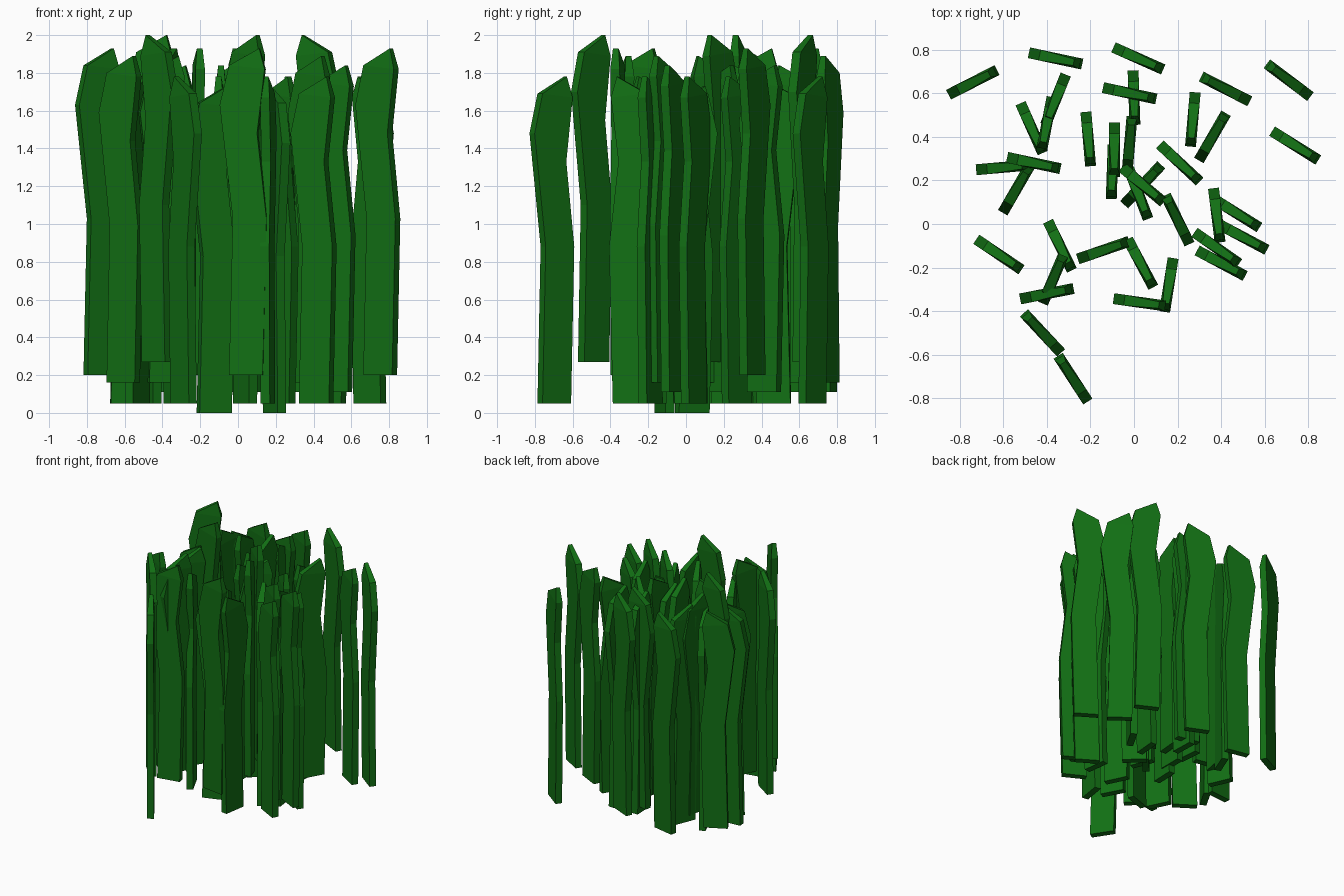
import bpy
import bmesh
from math import radians
from mathutils import Matrix, Vector

cube = bpy.data.objects.get("Cube")
if cube:
    bpy.data.objects.remove(cube, do_unlink=True)

# Single grass colour
green = bpy.data.materials.new("grass_green")
green.use_nodes = True
colour = (0.006, 0.16, 0.007, 1)
green.diffuse_color = colour
shader = green.node_tree.nodes["Principled BSDF"]
shader.inputs["Base Color"].default_value = colour
shader.inputs["Roughness"].default_value = 0.8

# Wavy blade outline: (left edge, left height, right edge, right height)
ROWS = [
    (0, 0, 0.18, 0),
    (0.02, 0.83, 0.20, 0.83),
    (-0.05, 1.43, 0.15, 1.28),
    (0, 1.64, 0.19, 1.62),
]
TIP = (0.16, 1.73)
MIDDLE = 0.075
THICKNESS = 0.05
TIP_THICKNESS = 0.03


def make_blade_mesh():
    """Flat strip with two bends, a slanted shoulder and a narrow tip."""
    bm = bmesh.new()

    def pair(x, z, thickness):
        return [bm.verts.new((x - MIDDLE, side * thickness / 2, z)) for side in (-1, 1)]

    rings = []
    for left_x, left_z, right_x, right_z in ROWS:
        left = pair(left_x, left_z, THICKNESS)
        right = pair(right_x, right_z, THICKNESS)
        rings.append([left[0], right[0], right[1], left[1]])

    # Base and the four sides of each band
    bm.faces.new(reversed(rings[0]))
    for lower, upper in zip(rings, rings[1:]):
        for i in range(4):
            j = (i + 1) % 4
            bm.faces.new((lower[i], lower[j], upper[j], upper[i]))

    # Slanted point
    front_left, front_right, back_right, back_left = rings[-1]
    front_tip, back_tip = pair(*TIP, TIP_THICKNESS)
    bm.faces.new((front_left, front_right, front_tip))
    bm.faces.new((back_right, back_left, back_tip))
    bm.faces.new((front_right, back_right, back_tip, front_tip))
    bm.faces.new((back_left, front_left, front_tip, back_tip))

    bmesh.ops.recalc_face_normals(bm, faces=bm.faces)
    mesh = bpy.data.meshes.new("grass_blade")
    bm.to_mesh(mesh)
    bm.free()
    mesh.materials.append(green)
    return mesh


# Blades grouped by base height: (x, y, turn in degrees)
CLUMPS = {
    0: [(0.2, 0.02, 116), (-0.14, -0.12, 19)],
    0.05: [
        (0.71, 0.66, 143), (0.27, 0.48, -95), (0.21, 0.28, -43),
        (-0.47, 0.44, -66), (-0.1, 0.24, -92), (-0.6, 0.26, 5),
        (-0.54, 0.16, 60), (0.38, 0.04, -83), (0.47, 0.05, -32),
        (0.4, -0.18, -28), (0.16, -0.28, -99), (0.03, -0.18, -62),
        (-0.34, -0.1, -64), (-0.28, -0.71, 123),
    ],
    0.11: [
        (-0.36, 0.76, -12), (0, 0.58, -88), (0.36, 0.4, 60),
        (-0.36, 0.57, -112), (-0.09, 0.34, -90), (0.04, 0.18, 47),
        (0.5, -0.06, -28),
    ],
    0.16: [
        (0.02, 0.76, -24), (-0.02, 0.6, -12), (-0.4, 0.46, -101),
        (0.02, 0.14, -69), (0.38, -0.11, -35), (-0.4, -0.32, 11),
        (-0.62, -0.14, -34),
    ],
    0.2: [
        (-0.74, 0.65, 27), (0.74, 0.36, -32), (-0.21, 0.39, -85),
        (-0.02, 0.37, 85), (0.03, -0.36, -8), (-0.37, -0.25, 67),
    ],
    0.27: [
        (0.42, 0.62, 153), (-0.46, 0.28, -12), (0.04, 0.18, -40),
        (-0.42, -0.5, 133),
    ],
}

# Plant every blade from the shared mesh
blade_mesh = make_blade_mesh()
for base, clump in CLUMPS.items():
    for x, y, turn in clump:
        blade = bpy.data.objects.new("grass_blade", blade_mesh)
        place = Matrix.Translation(Vector((x, y, base)))
        blade.matrix_world = place @ Matrix.Rotation(radians(turn), 4, "Z")
        bpy.context.collection.objects.link(blade)
